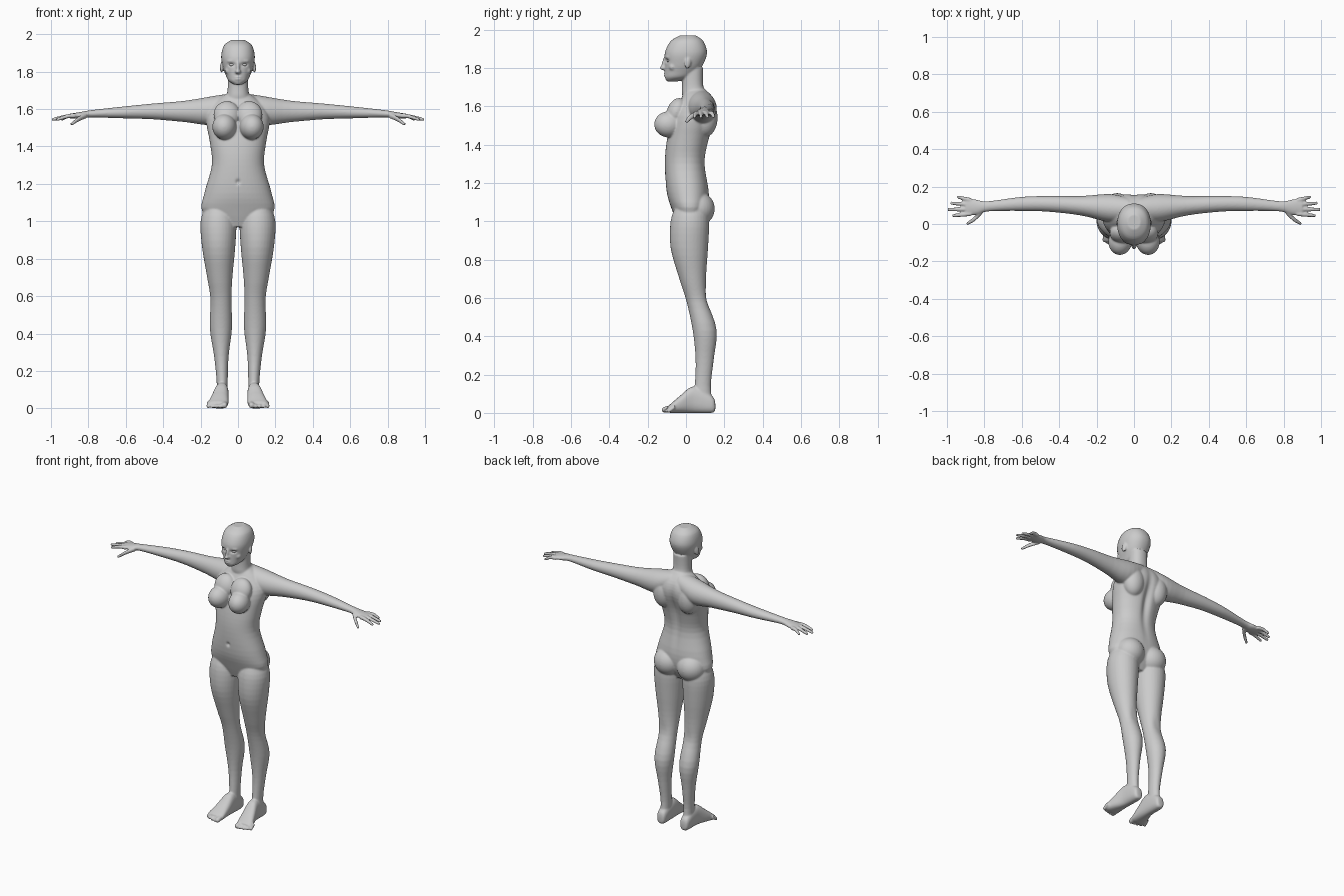
import bpy
import bmesh
from math import sin, cos, exp, tau, copysign
from mathutils import Vector, Matrix, Euler

cube = bpy.data.objects.get("Cube")
if cube:
    bpy.data.objects.remove(cube)

grey_value = 0.6
grey = bpy.data.materials.new("plain_grey")
grey.use_nodes = True
grey.diffuse_color = (grey_value, grey_value, grey_value, 1)
grey.node_tree.nodes["Principled BSDF"].inputs["Base Color"].default_value = grey.diffuse_color

SIDES = (1, -1)
body_parts = bmesh.new()
eye_parts = bmesh.new()


def spline(rings, steps=4):
    """Interpolate rings with smooth cubic segments."""
    rows = [Vector(ring) for ring in rings]
    padded = [rows[0]] + rows + [rows[-1]]
    result = []
    for before, start, end, after in zip(padded, padded[1:], padded[2:], padded[3:]):
        lead = start + (end - before) / 6
        trail = end - (after - start) / 6
        for step in range(steps):
            t = step / steps
            middle = lead.lerp(trail, t)
            first = start.lerp(lead, t).lerp(middle, t)
            second = middle.lerp(trail.lerp(end, t), t)
            result.append(first.lerp(second, t))
    return result + [rows[-1]]


def loft(axis, rings, side=1, power=2, count=32):
    """Skin along an axis; a ring is its position, then low and high of both cross axes."""
    loops = []
    for along, low, high, floor, ceiling in spline(rings):
        loop = []
        for k in range(count):
            c, s = cos(tau * k / count), sin(tau * k / count)
            across = (low + high) / 2 + (high - low) / 2 * copysign(abs(c) ** (2 / power), c)
            over = (floor + ceiling) / 2 + (ceiling - floor) / 2 * copysign(abs(s) ** (2 / power), s)
            x, y, z = {"X": (along, across, over), "Y": (across, along, over),
                       "Z": (across, over, along)}[axis]
            loop.append(body_parts.verts.new((x * side, y, z)))
        loops.append(loop)
    faces = [body_parts.faces.new((a[k - 1], a[k], b[k], b[k - 1]))
             for a, b in zip(loops, loops[1:]) for k in range(count)]
    faces += [body_parts.faces.new(loops[0]), body_parts.faces.new(loops[-1])]
    bmesh.ops.recalc_face_normals(body_parts, faces=faces)


def trunk(sections):
    """Symmetric upright loft; a section is height, half width, front and back."""
    loft("Z", [(height, -half, half, front, back) for height, half, front, back in sections.values()],
         power=2.2, count=48)


def digit(axis, path, side):
    """Round finger or toe with a blunt tip; a point is position, cross axes and radius."""
    along, across, over, radius = path[-1]
    reach = copysign(radius, along - path[0][0])
    path = path + [(along + reach * share, across, over, radius * (1 - share ** 2))
                   for share in (0.6, 0.9)]
    loft(axis, [(t, a - r, a + r, b - r, b + r) for t, a, b, r in path], side, count=16)


def ball(centre, radii, side=1, tilt=0, turn=0, target=body_parts):
    place = Vector((centre[0] * side, centre[1], centre[2]))
    bmesh.ops.create_uvsphere(
        target, u_segments=32, v_segments=20, radius=1,
        matrix=Matrix.LocRotScale(place, Euler((tilt, 0, turn * side)), Vector(radii)))


def add_object(name, mesh):
    thing = bpy.data.objects.new(name, mesh)
    bpy.context.collection.objects.link(thing)
    return thing


def build_mesh(name, parts):
    mesh = bpy.data.meshes.new(name)
    parts.to_mesh(mesh)
    parts.free()
    return mesh


# Torso, neck and head
trunk({
    "crotch": (.97, .08, -.04, .07),
    "hips": (1.05, .19, -.07, .11),
    "pelvis": (1.15, .18, -.1, .12),
    "waist": (1.3, .14, -.11, .1),
    "ribs": (1.42, .15, -.1, .12),
    "chest": (1.55, .17, -.07, .16),
    "shoulders": (1.63, .13, -.03, .15),
    "collar": (1.69, .05, 0, .1),
})
trunk({
    "base": (1.6, .09, 0, .13),
    "lower": (1.66, .065, -.02, .11),
    "middle": (1.71, .055, -.02, .09),
    "skull": (1.8, .055, -.02, .09),
})
trunk({
    "chin": (1.73, .02, -.1, -.04),
    "jaw": (1.75, .05, -.11, .02),
    "mouth": (1.78, .065, -.11, .06),
    "cheeks": (1.82, .08, -.11, .09),
    "forehead": (1.88, .09, -.11, .11),
    "crown": (1.94, .075, -.08, .09),
    "top": (1.97, .035, -.03, .05),
})
ball((0, -.11, 1.8), (.016, .027, .013))
ball((0, -.11, 1.83), (.01, .015, .04), tilt=-.3)
ball((0, -.105, 1.765), (.022, .012, .011))

for side in SIDES:
    # Brow, cheekbone and ear
    ball((.036, -.093, 1.856), (.026, .014, .007), side, turn=.35)
    ball((.048, -.07, 1.805), (.022, .02, .02), side)
    ball((.087, .01, 1.825), (.008, .017, .031), side, tilt=-.2, turn=.35)

    # Breast, chest muscle, shoulder blade and buttock
    ball((.073, -.09, 1.505), (.064, .076, .068), side, turn=.15)
    ball((.06, -.05, 1.57), (.07, .05, .075), side, tilt=-.35)
    ball((.09, .1, 1.54), (.07, .065, .1), side)
    ball((.085, .06, 1.065), (.092, .09, .09), side)

    # Arm and palm
    arm = {
        "root": (.03, .02, .14, 1.57, 1.685),
        "shoulder": (.13, .01, .16, 1.515, 1.67),
        "upper_arm": (.28, .045, .15, 1.53, 1.645),
        "elbow": (.45, .065, .15, 1.545, 1.63),
        "forearm": (.6, .07, .145, 1.55, 1.615),
        "wrist": (.78, .067, .122, 1.555, 1.595),
        "palm": (.84, .05, .13, 1.55, 1.585),
        "knuckles": (.9, .045, .137, 1.55, 1.575),
    }
    loft("X", arm.values(), side)

    # Fingers and thumb
    for number, tip in enumerate((.965, .99, .975, .94)):
        root_y = .055 + number * .024
        tip_y = .045 + number * .033
        digit("X", [(.87, root_y, 1.564, .0125), (.91, (root_y + tip_y) / 2, 1.562, .0115),
                    (tip, tip_y, 1.545, .009)], side)
    digit("X", [(.81, .07, 1.565, .015), (.85, .03, 1.548, .014), (.888, .004, 1.521, .01)], side)

    # Leg
    leg = {
        "hip": (1.09, .04, .17, -.05, .1),
        "groin": (1, .01, .2, -.08, .12),
        "thigh": (.86, .015, .192, -.08, .115),
        "low_thigh": (.7, .03, .165, -.035, .105),
        "knee": (.58, .035, .147, .003, .115),
        "calf": (.43, .032, .151, .035, .16),
        "shin": (.28, .05, .128, .05, .145),
        "ankle": (.14, .055, .114, .045, .13),
        "heel": (.04, .055, .115, .03, .14),
    }
    loft("Z", leg.values(), side)

    # Foot and toes
    foot = {
        "heel": (.153, .07, .1, .015, .05),
        "back": (.135, .055, .116, 0, .09),
        "instep": (.04, .05, .124, 0, .138),
        "arch": (-.03, .05, .145, 0, .09),
        "ball": (-.08, .053, .16, 0, .047),
        "front": (-.095, .06, .155, .003, .036),
    }
    loft("Y", foot.values(), side, power=2.5)
    for number in range(5):
        x = .07 + number * .0215
        radius = .011 if number else .016
        tip = -.113 + number ** 2 * .0015
        digit("Y", [(-.06, x, .03, radius), (tip, x + .003, radius, radius)], side)

    # Eye
    ball((.034, -.09, 1.837), (.014, .01, .008), side, turn=.3, target=eye_parts)

# Fuse the parts into one skin
body = add_object("body", build_mesh("loose_parts", body_parts))
fuse = body.modifiers.new("fuse", "REMESH")
fuse.mode = "VOXEL"
fuse.voxel_size = 0.005
relax = body.modifiers.new("relax", "SMOOTH")
relax.iterations = 7
skin = bpy.data.meshes.new_from_object(body.evaluated_get(bpy.context.evaluated_depsgraph_get()))
body.modifiers.clear()
body.data = skin


def press(centre, radii, push):
    """Move the skin near a point with a soft brush."""
    for vertex in skin.vertices:
        distance = sum(((p - c) / r) ** 2 for p, c, r in zip(vertex.co, centre, radii))
        if distance < 6:
            vertex.co.y += push * exp(-distance)


# Spine, navel and mouth line
press((0, .14, 1.42), (.025, .06, .17), -.02)
press((0, -.11, 1.21), (.011, .03, .013), .01)
press((0, -.115, 1.765), (.025, .03, .003), .004)
for side in SIDES:
    # Eye socket and hollow of the knee
    press((side * .034, -.1, 1.838), (.017, .03, .009), .012)
    press((side * .09, .115, .6), (.03, .03, .06), -.006)

# Eyes and shading
eyes = add_object("eyes", build_mesh("eyes", eye_parts))
for part in (body, eyes):
    part.data.materials.clear()
    part.data.materials.append(grey)
    part.data.shade_smooth()
